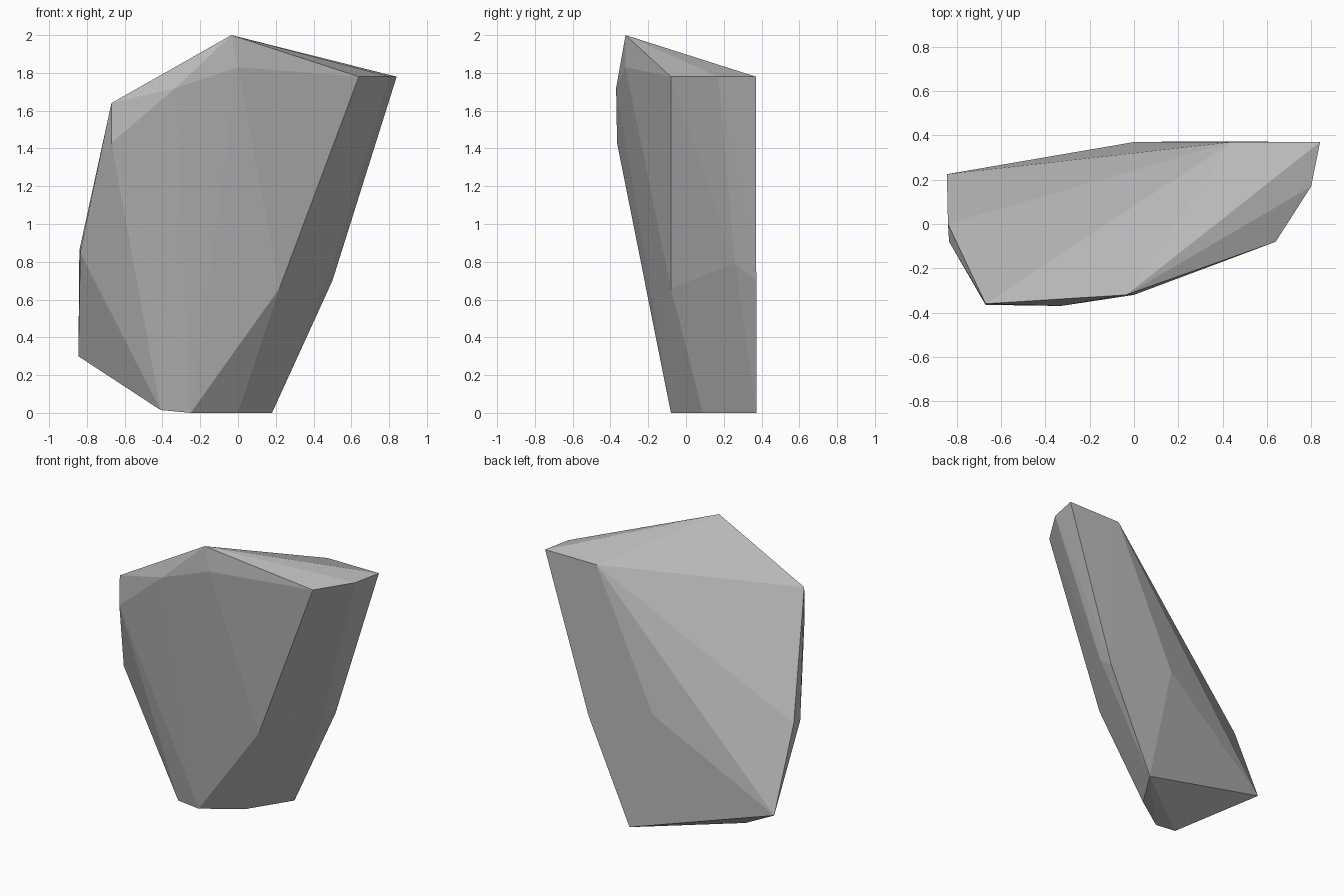
import bpy
import bmesh

# Remove the default object
default_cube = bpy.data.objects.get("Cube")
if default_cube is not None:
    bpy.data.objects.remove(default_cube, do_unlink=True)


def make_material(name, colour):
    material = bpy.data.materials.new(name)
    material.use_nodes = True
    material.diffuse_color = colour
    shader = material.node_tree.nodes["Principled BSDF"]
    shader.inputs["Base Color"].default_value = colour
    shader.inputs["Roughness"].default_value = 0.9
    return material


def make_hull(name, corners, material):
    """Wrap a convex, flat-faced solid around the given corners."""
    bm = bmesh.new()
    for corner in corners:
        bm.verts.new(corner)
    result = bmesh.ops.convex_hull(bm, input=bm.verts[:])
    spare = [v for v in bm.verts if not v.link_faces]
    bmesh.ops.delete(bm, geom=spare, context="VERTS")
    bmesh.ops.recalc_face_normals(bm, faces=bm.faces[:])
    mesh = bpy.data.meshes.new(name)
    bm.to_mesh(mesh)
    bm.free()
    mesh.materials.append(material)
    rock = bpy.data.objects.new(name, mesh)
    bpy.context.scene.collection.objects.link(rock)
    return rock


# Corners of the slab, grouped by where they sit on the stone
crown = [(-.035, -.32, 2), (.64, -.08, 1.78), (.8, .17, 1.78),
         (.84, .37, 1.78), (.44, .37, 1.78), (-.67, -.36, 1.64)]
front_bulge = [(0, -.32, 1.83), (-.33, -.37, 1.72), (-.67, -.365, 1.43)]
waist = [(.22, -.08, .66), (.5, .26, .79), (.5, .372, .7),
         (0, .37, .84), (-.84, 0, .86), (-.835, -.08, .85)]
foot = [(-.845, .225, .3), (-.41, -.08, .015), (-.25, -.08, 0),
        (0, .09, 0), (.18, .372, 0)]

# The leaning stone slab
stone_grey = make_material("stone grey", (.5, .5, .5, 1))
make_hull("rock_slab", crown + front_bulge + waist + foot, stone_grey)
